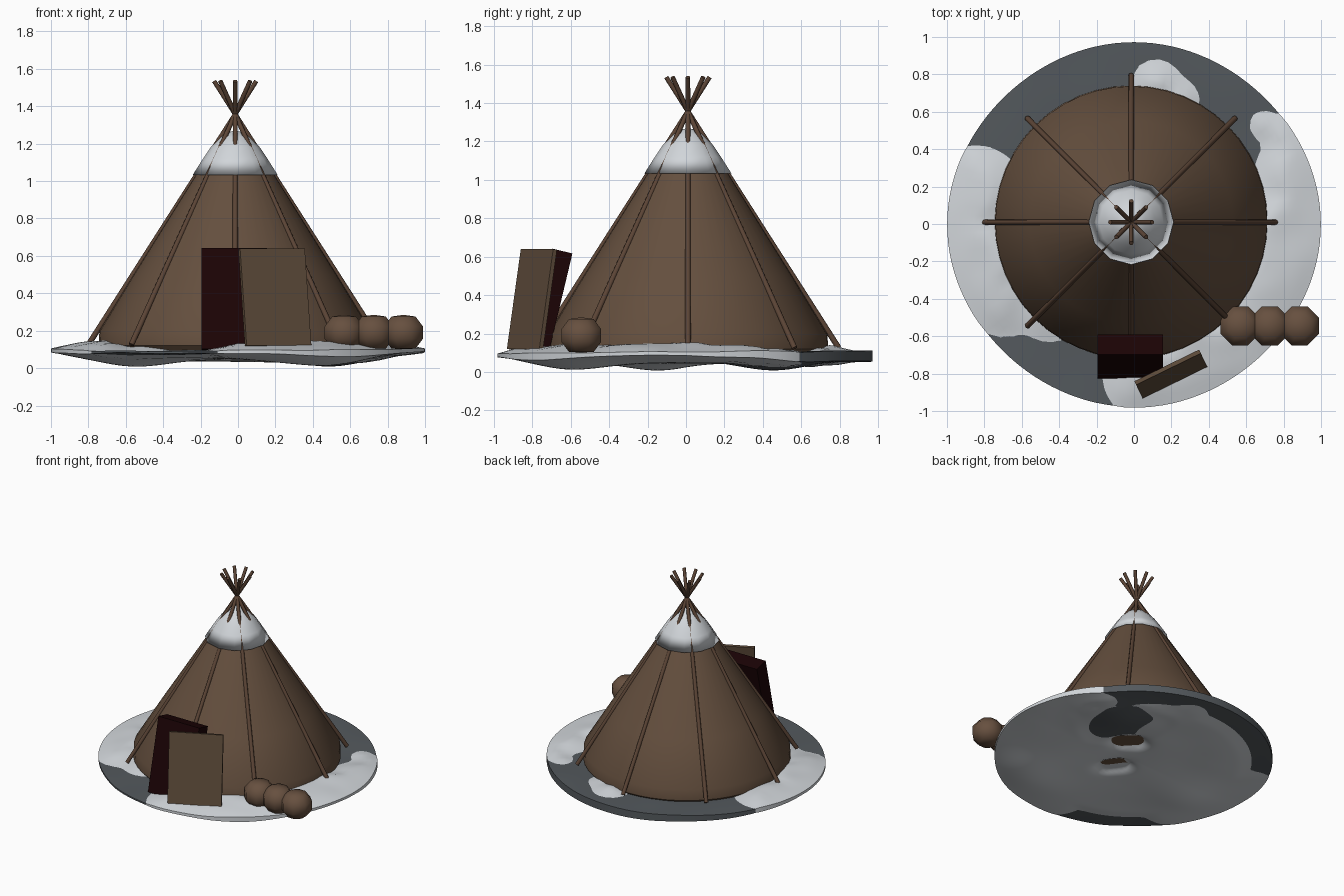
import bpy, bmesh
from math import sin, cos, pi, exp, log, hypot, radians
from mathutils import Vector, Matrix, noise

cube = bpy.data.objects.get("Cube")
if cube:
    bpy.data.objects.remove(cube)


def material(name, r, g, b):
    m = bpy.data.materials.new(name)
    m.use_nodes = True
    m.diffuse_color = (r, g, b, 1)
    m.node_tree.nodes["Principled BSDF"].inputs["Base Color"].default_value = (r, g, b, 1)
    return m


HIDE = material("hide brown", .128, .078, .048)
WOOD = material("pole wood", .105, .058, .036)
BOARD = material("board brown", .115, .073, .044)
FUR = material("bundle brown", .135, .08, .05)
RED = material("dark red", .011, .001, .0015)
SNOW = material("snow", .64, .67, .70)
EARTH = material("frozen earth", .088, .10, .11)

CENTER = Vector((-.015, .01, 0))


def finish(name, bm, mat, angle=40):
    bmesh.ops.recalc_face_normals(bm, faces=bm.faces)
    mesh = bpy.data.meshes.new(name)
    bm.to_mesh(mesh)
    bm.free()
    mesh.materials.append(mat)
    ob = bpy.data.objects.new(name, mesh)
    bpy.context.collection.objects.link(ob)
    if angle:
        bpy.ops.object.select_all(action='DESELECT')
        ob.select_set(True)
        bpy.context.view_layer.objects.active = ob
        bpy.ops.object.shade_smooth_by_angle(angle=radians(angle))


def lathe(name, profile, sides, mat, angle):
    bm = bmesh.new()
    verts = [bm.verts.new(CENTER + Vector((r, 0, z))) for r, z in profile]
    edges = [bm.edges.new(pair) for pair in zip(verts, verts[1:])]
    bmesh.ops.spin(bm, geom=verts + edges, cent=CENTER, axis=(0, 0, 1),
                   angle=2 * pi, steps=sides, use_duplicate=False)
    bmesh.ops.remove_doubles(bm, verts=bm.verts, dist=.0005)
    finish(name, bm, mat, angle)


def slab(name, size, location, lean, turn, mat):
    bm = bmesh.new()
    bmesh.ops.create_cube(bm, size=1)
    place = (Matrix.Translation(location) @ Matrix.Rotation(turn, 4, 'Z')
             @ Matrix.Rotation(lean, 4, 'X') @ Matrix.Diagonal((*size, 1)))
    bmesh.ops.transform(bm, matrix=place, verts=bm.verts)
    finish(name, bm, mat, 0)


# Ground: an earth sheet and a snow sheet that pass through each other
DRIFTS = [(.87, .25, .23), (.85, -.1, .38), (.75, -.4, .38), (.4, -.75, .38),
          (.1, -.8, .27), (.69, .53, .07), (.8, .48, .1), (-.85, .15, .27), (-.85, -.2, .33),
          (-.7, -.4, .2), (-.45, -.45, .18), (.12, .75, .13), (.24, .66, .11)]
DIPS = [(-.55, -.15), (.5, .45), (.45, -.6)]
HOLLOWS = [(.22, .12), (.14, .19), (.08, -.2), (.02, -.12)]


def clamp(v, low, high):
    return max(low, min(high, v))


def bumps(x, y, places, spread):
    return sum(exp(-((x - cx) ** 2 + (y - cy) ** 2) / spread) for cx, cy in places)


def drift(x, y):
    # Soft union of round patches
    return .03 * log(sum(exp((r - hypot(x - cx, y - cy)) / .03) for cx, cy, r in DRIFTS))


def earth_heights(x, y, t):
    top = .1 + .01 * y + .008 * noise.noise(Vector((x, y, 0)) * 3)
    depth = (.012 + .045 * max(0, y) + .02 * (1 - t ** 4)
             + .045 * bumps(x, y, DIPS, .06) - .06 * bumps(x, y, HOLLOWS, .005))
    return top, top - max(.004, depth), 0


def snow_heights(x, y, t):
    top, bottom, _ = earth_heights(x, y, t)
    f = drift(x, y)
    rim = 1.1 - t ** 6
    bare = hypot(x - .47, y - .36) - .24 + .12 * noise.noise(Vector((x, y, 2)) * 4)
    up = clamp(.25 * f, -.006, .052 * rim)
    down = clamp(.15 * min(max(f, .85 - t), bare), -.006, .015 * rim)
    lump = .01 * noise.noise(Vector((x, y, 1)) * 6) * clamp(f * 10, 0, 1) * rim
    return top + up + lump, max(0, bottom - down), clamp(f * .1, -.005, .004)


def ground_sheet(name, heights, mat, rings=36, sides=120):
    bm = bmesh.new()
    layers = ([], [])
    for i in range(1, rings + 1):
        t = i / rings
        rows = ([], [])
        for j in range(sides):
            a = 2 * pi * j / sides
            r = t * (.979 + .01 * cos(2 * a) + .006 * cos(4 * a) - .003 * sin(a))
            x, y = r * cos(a), r * sin(a)
            top, bottom, grow = heights(x, y, t)
            s = 1 + (grow if i == rings else 0)
            rows[0].append(bm.verts.new((x * s, y * s, top)))
            rows[1].append(bm.verts.new((x * s, y * s, bottom)))
        for layer, row in zip(layers, rows):
            layer.append(row)

    def bridge(a, b):
        for j in range(sides):
            k = (j + 1) % sides
            bm.faces.new((a[j], a[k], b[k], b[j]))

    for layer in layers:
        for a, b in zip(layer, layer[1:]):
            bridge(a, b)
        bm.faces.new(layer[0])
    bridge(layers[0][-1], layers[1][-1])
    finish(name, bm, mat, 50)


ground_sheet("earth", earth_heights, EARTH)
ground_sheet("snow_drifts", snow_heights, SNOW)

# Tent cover and the soft-edged snow cap over its top
lathe("tent_cover", [(0, .077), (.69, .077), (.73, .12), (.726, .2), (.543, .5),
                     (.208, 1.035), (.1, 1.18), (0, 1.22)], 48, HIDE, 40)
lathe("snow_cap", [(.15, 1.11), (.227, 1.033), (.172, 1.12), (.132, 1.18),
                   (.08, 1.235), (.035, 1.262), (0, 1.27)], 12, SNOW, 180)

# Eight poles crossing above the tent
for i in range(8):
    a = i * pi / 4
    out = Vector((cos(a), sin(a), 0))
    foot = CENTER + out * .785 + Vector((0, 0, .125))
    tip = CENTER - out * .113 + Vector((0, 0, 1.535))
    bm = bmesh.new()
    bmesh.ops.create_cone(bm, cap_ends=True, segments=8, radius1=.015,
                          radius2=.012, depth=(tip - foot).length)
    turn = (tip - foot).to_track_quat('Z', 'Y').to_matrix().to_4x4()
    bmesh.ops.transform(bm, matrix=Matrix.Translation((foot + tip) / 2) @ turn, verts=bm.verts)
    finish(f"pole_{i + 1}", bm, WOOD, 50)

# Doorway block and the door board leaning in front of it
slab("doorway", (.35, .11, .555), (-.02, -.709, .36), radians(-13.4), 0, RED)
slab("door_board", (.385, .022, .525), (.197, -.802, .378), radians(-8.8), radians(26), BOARD)

# Row of round bundles, slightly flattened above and below
for i in range(3):
    bm = bmesh.new()
    bmesh.ops.create_uvsphere(bm, u_segments=8, v_segments=5, radius=.118)
    for v in bm.verts:
        v.co.z = clamp(v.co.z * .9, -.088, .095)
    place = Matrix.Translation((.567 + i * .159, -.545, .19)) @ Matrix.Rotation(pi / 8, 4, 'Z')
    bmesh.ops.transform(bm, matrix=place, verts=bm.verts)
    finish(f"bundle_{i + 1}", bm, FUR, 60)
